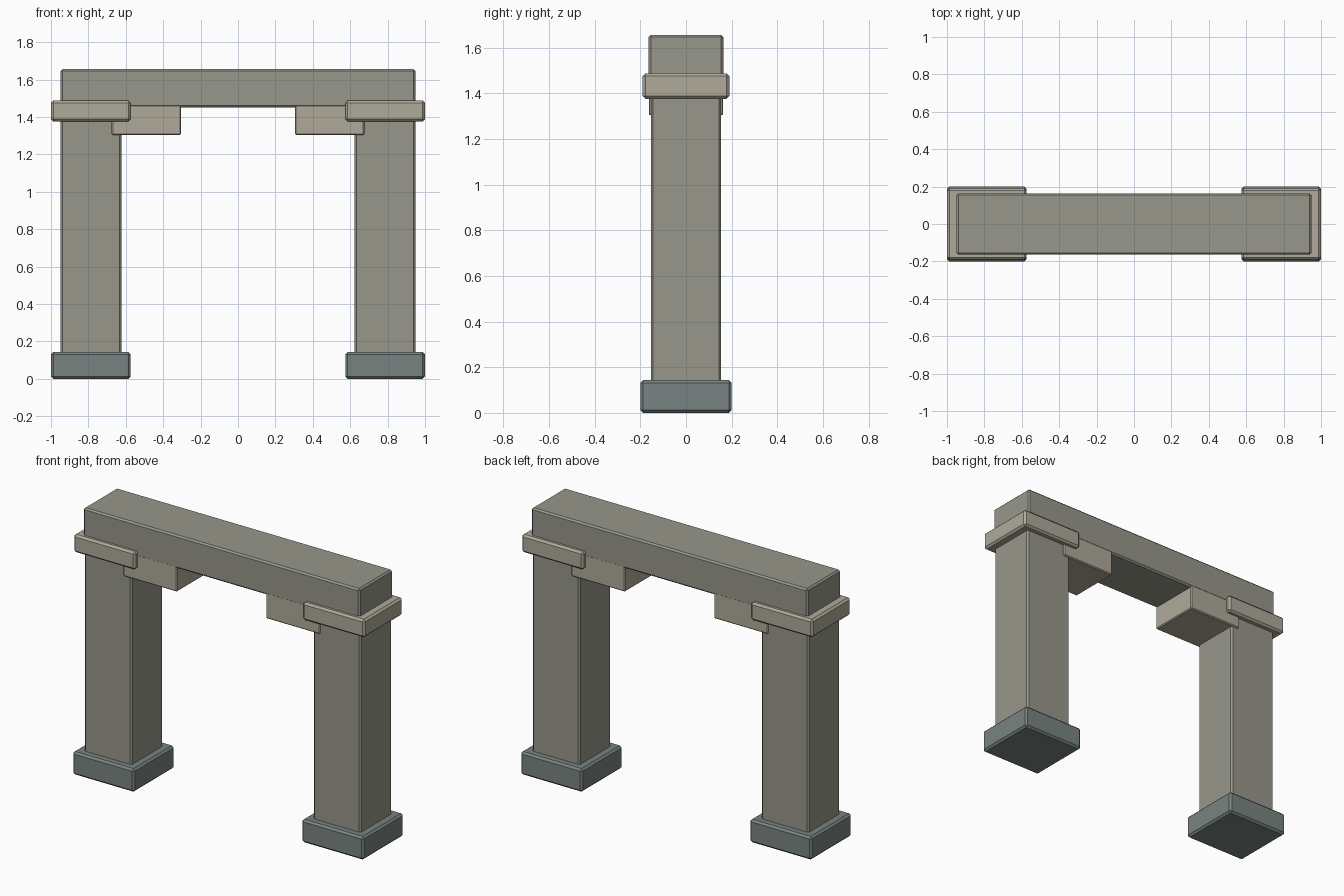
import bpy

if "Cube" in bpy.data.objects:
    bpy.data.objects.remove(bpy.data.objects["Cube"])


def material(name, rgb):
    m = bpy.data.materials.new(name)
    m.diffuse_color = (*rgb, 1)
    m.use_nodes = True
    m.node_tree.nodes["Principled BSDF"].inputs["Base Color"].default_value = m.diffuse_color
    return m


stone = material("stone", (0.31, 0.31, 0.26))
pale = material("pale_stone", (0.43, 0.40, 0.32))
slate = material("slate", (0.19, 0.23, 0.22))


def block(name, cx, width, depth, z0, z1, mat, bevel=0.01):
    """Bevelled stone block centred on y = 0."""
    bpy.ops.mesh.primitive_cube_add(size=1, location=(cx, 0, (z0 + z1) / 2))
    ob = bpy.context.object
    ob.name = name
    ob.scale = (width, depth, z1 - z0)
    bpy.ops.object.transform_apply(location=False, rotation=False, scale=True)
    ob.data.materials.append(mat)
    mod = ob.modifiers.new("Bevel", 'BEVEL')
    mod.width = bevel
    mod.segments = 1
    return ob


# Matching posts with foot, capital and corbel on each side
for side, s in (("left", -1), ("right", 1)):
    block(f"{side}_foot", s * 0.787, 0.425, 0.40, 0, 0.143, slate, 0.012)
    block(f"{side}_pillar", s * 0.786, 0.325, 0.307, 0.001, 1.45, stone)
    block(f"{side}_capital", s * 0.787, 0.425, 0.38, 1.376, 1.487, pale, 0.012)
    block(f"{side}_corbel", s * 0.49, 0.37, 0.326, 1.304, 1.49, pale, 0.006)

# Lintel across the top
block("lintel", 0, 1.896, 0.328, 1.45, 1.656, stone)
